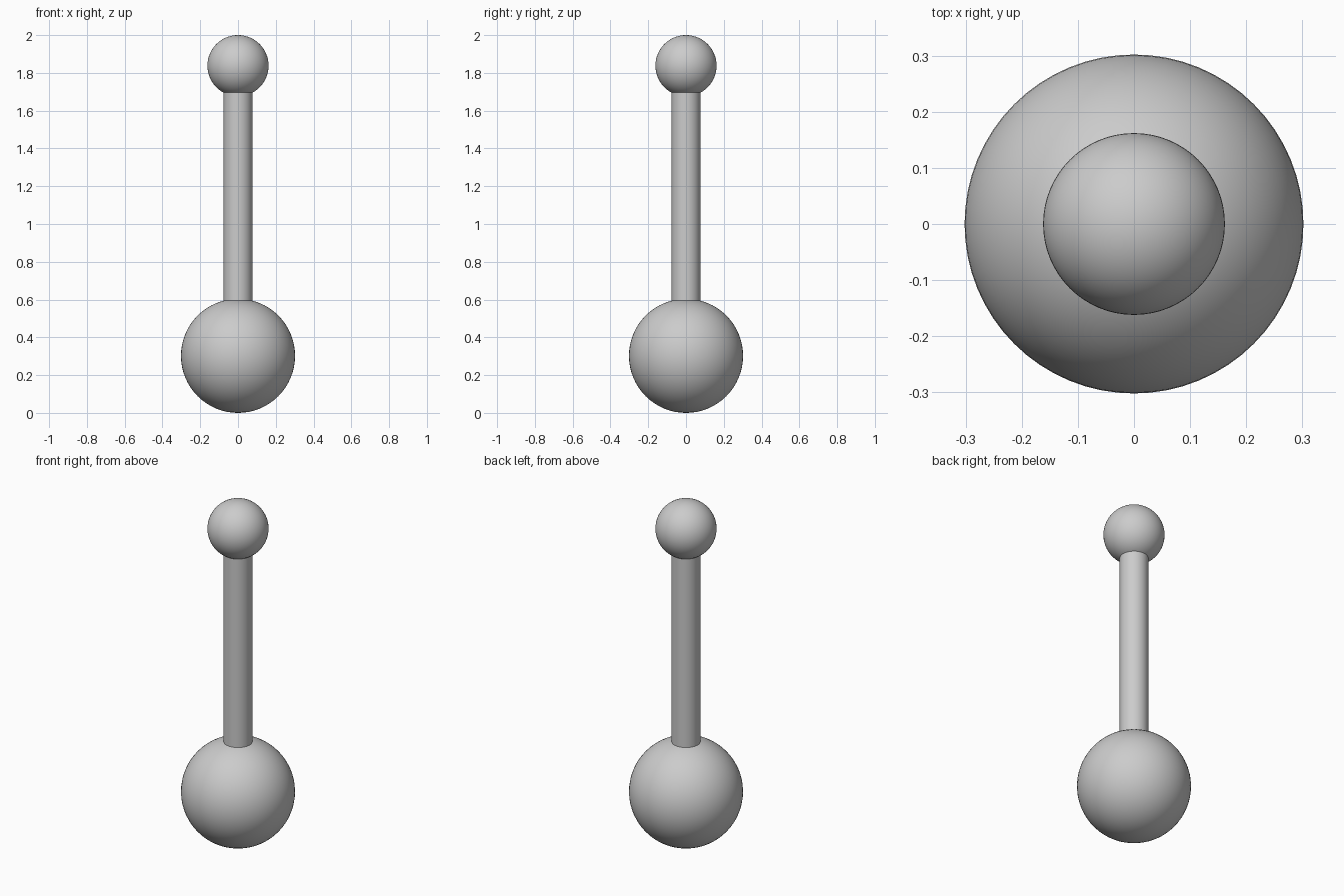
import bpy

cube = bpy.data.objects.get("Cube")
if cube:
    bpy.data.objects.remove(cube, do_unlink=True)

# One grey metal colour for every part
GREY = (0.6, 0.6, 0.6, 1.0)
metal = bpy.data.materials.new("grey_metal")
metal.use_nodes = True
metal.diffuse_color = GREY
metal.node_tree.nodes["Principled BSDF"].inputs["Base Color"].default_value = GREY

HEIGHT = 2.0
LARGE_RADIUS = 0.302
SMALL_RADIUS = 0.162
ROD_RADIUS = 0.076


def finish(name):
    obj = bpy.context.object
    obj.name = name
    obj.data.name = name
    obj.data.materials.append(metal)
    bpy.ops.object.shade_smooth_by_angle()
    return obj


def ball(name, radius, z):
    bpy.ops.mesh.primitive_uv_sphere_add(
        segments=64, ring_count=32, radius=radius, location=(0, 0, z))
    return finish(name)


# Balls at both ends
large_z = LARGE_RADIUS
small_z = HEIGHT - SMALL_RADIUS
ball("large_lower_ball", LARGE_RADIUS, large_z)
ball("small_upper_ball", SMALL_RADIUS, small_z)

# Straight rod, with its ends sunk into the balls
rod_bottom = large_z + LARGE_RADIUS * 0.9
rod_top = small_z - SMALL_RADIUS * 0.8
bpy.ops.mesh.primitive_cylinder_add(
    vertices=48, radius=ROD_RADIUS, depth=rod_top - rod_bottom,
    location=(0, 0, (rod_top + rod_bottom) / 2))
finish("connecting_rod")
